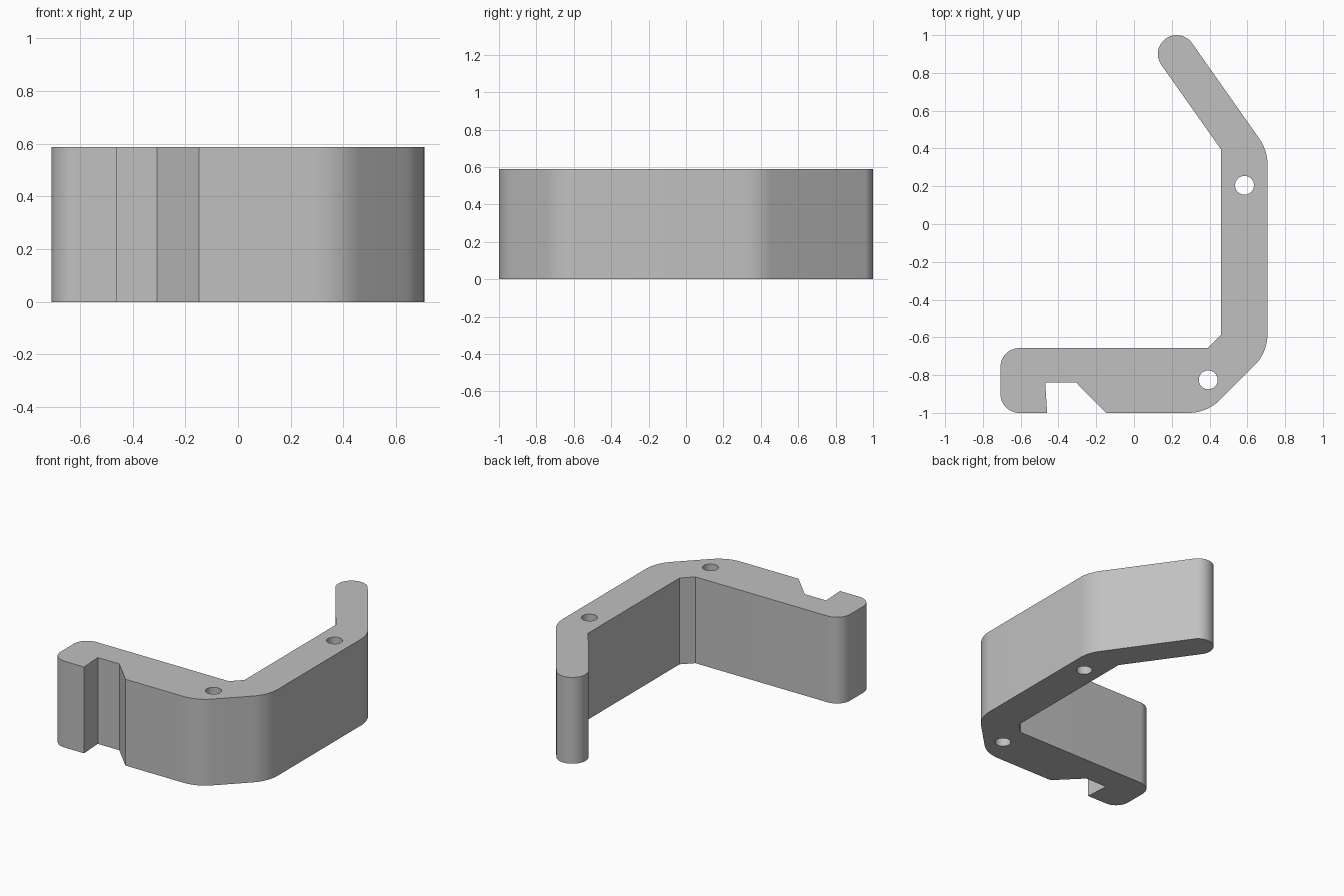
import bpy
import bmesh
from math import radians, tan, cos, sin, tau
from mathutils import Vector

HEIGHT = 0.588

cube = bpy.data.objects.get("Cube")
if cube:
    bpy.data.objects.remove(cube, do_unlink=True)


def rounded(corners, steps=12):
    """Turn (x, y, radius) corners into an outline with filleted corners."""
    points = []
    for i, (x, y, radius) in enumerate(corners):
        p = Vector((x, y))
        if radius == 0:
            points.append(p)
            continue
        a = (Vector(corners[i - 1][:2]) - p).normalized()
        b = (Vector(corners[(i + 1) % len(corners)][:2]) - p).normalized()
        half = a.angle(b) / 2
        reach = radius / tan(half)
        centre = p + (a + b).normalized() * (radius / sin(half))
        start, end = p + a * reach - centre, p + b * reach - centre
        sweep = start.angle(end)
        for k in range(steps + 1):
            t = k / steps
            points.append(centre + (start * sin((1 - t) * sweep)
                                    + end * sin(t * sweep)) / sin(sweep))
    return points


def circle(x, y, radius, steps=32):
    return [Vector((x + radius * cos(tau * k / steps),
                    y + radius * sin(tau * k / steps))) for k in range(steps)]


# Bracket outline: hooked foot, chamfered heel, upright, slanted arm
outline = rounded([
    (-0.707, -1, 0.1), (-0.46, -1, 0), (-0.47, -0.838, 0),
    (-0.308, -0.838, 0), (-0.148, -1, 0),
    (0.387, -1, 0.24), (0.707, -0.68, 0.24), (0.707, 0.39, 0.24),
    (0.25, 1.039, 0.0995), (0.087, 0.924, 0.0995),
    (0.46, 0.396, 0), (0.46, -0.587, 0), (0.39, -0.657, 0),
    (-0.707, -0.657, 0.1),
])

# Two screw holes
holes = [circle(0.585, 0.205, 0.05), circle(0.393, -0.825, 0.05)]

# Fill the section around the holes and extrude it upward
bm = bmesh.new()
edges = []
for loop in [outline] + holes:
    verts = [bm.verts.new((p.x, p.y, 0)) for p in loop]
    edges += [bm.edges.new((verts[i - 1], v)) for i, v in enumerate(verts)]
bmesh.ops.triangle_fill(bm, edges=edges, use_beauty=True, normal=(0, 0, 1))
result = bmesh.ops.extrude_face_region(bm, geom=bm.faces[:], use_keep_orig=True)
top = [g for g in result["geom"] if isinstance(g, bmesh.types.BMVert)]
bmesh.ops.translate(bm, verts=top, vec=(0, 0, HEIGHT))
bmesh.ops.recalc_face_normals(bm, faces=bm.faces[:])
mesh = bpy.data.meshes.new("hook_bracket")
bm.to_mesh(mesh)
bm.free()

# Single grey material
grey = bpy.data.materials.new("light grey")
grey.use_nodes = True
colour = (0.53, 0.53, 0.53, 1)
grey.diffuse_color = colour
grey.node_tree.nodes["Principled BSDF"].inputs["Base Color"].default_value = colour
mesh.materials.append(grey)

bracket = bpy.data.objects.new("hook_bracket", mesh)
bpy.context.collection.objects.link(bracket)
bpy.ops.object.select_all(action="DESELECT")
bracket.select_set(True)
bpy.context.view_layer.objects.active = bracket
bpy.ops.object.shade_smooth_by_angle(angle=radians(30))
